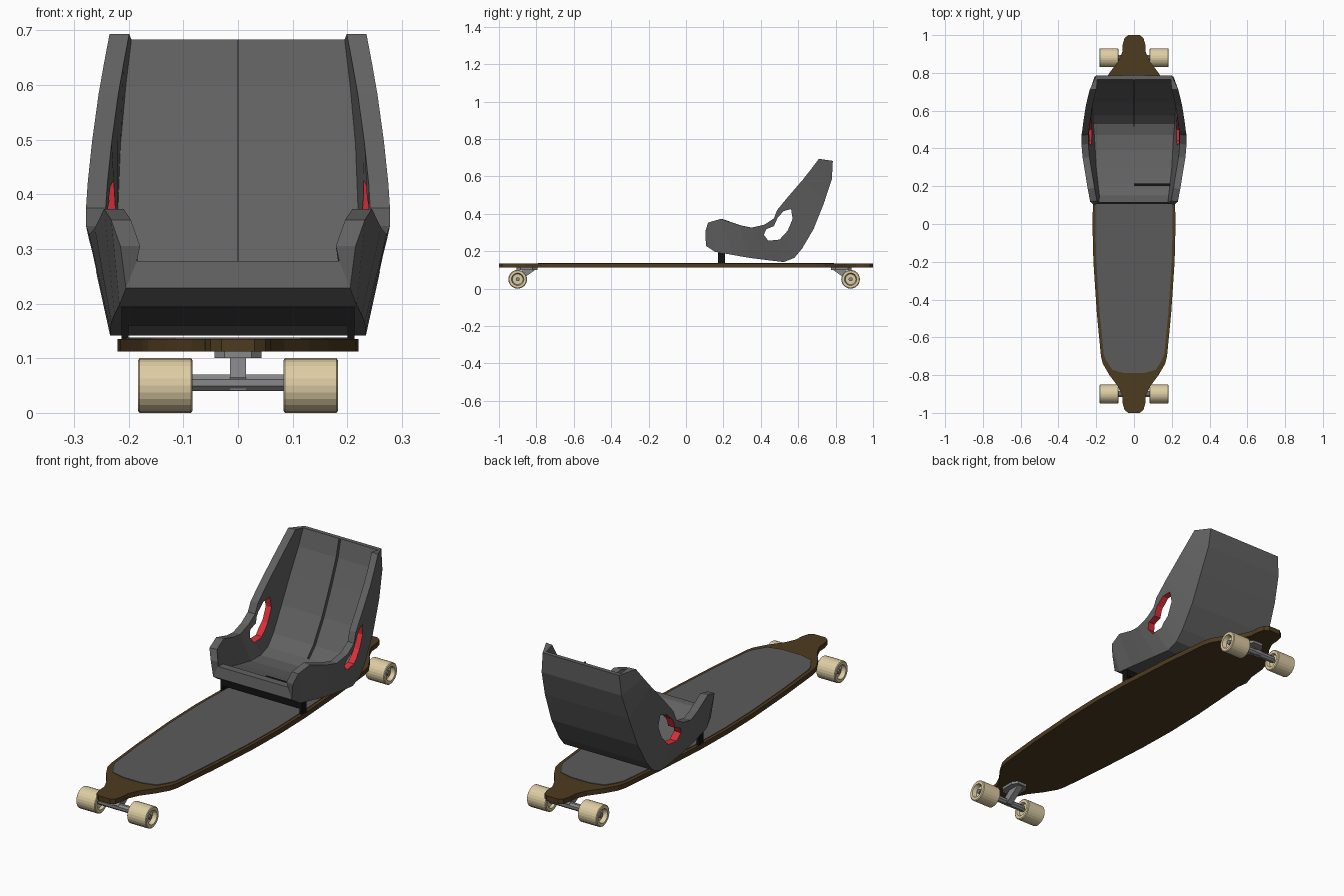
import bpy, bmesh, math
from mathutils import Vector

if "Cube" in bpy.data.objects:
    bpy.data.objects.remove(bpy.data.objects["Cube"])


def mat(name, c):
    m = bpy.data.materials.new(name)
    m.diffuse_color = (*c, 1)
    m.use_nodes = True
    m.node_tree.nodes["Principled BSDF"].inputs["Base Color"].default_value = m.diffuse_color
    return m


GREY = mat("seat grey", (0.12, 0.12, 0.12))
GRIP = mat("grip grey", (0.105, 0.105, 0.105))
WOOD = mat("dark wood", (0.075, 0.043, 0.014))
CREAM = mat("wheel cream", (0.73, 0.61, 0.37))
METAL = mat("truck metal", (0.25, 0.25, 0.26))
RED = mat("red lining", (0.72, 0.03, 0.04))
BLACK = mat("black", (0.006, 0.006, 0.006))


def make(name, verts, faces, m):
    me = bpy.data.meshes.new(name)
    bm = bmesh.new()
    vs = [bm.verts.new(v) for v in verts]
    for f in faces:
        bm.faces.new([vs[i] for i in f])
    bmesh.ops.recalc_face_normals(bm, faces=bm.faces)
    bm.to_mesh(me)
    bm.free()
    me.materials.append(m)
    ob = bpy.data.objects.new(name, me)
    bpy.context.collection.objects.link(ob)
    return ob


def prism(name, pts, a, b, m, axis="x"):
    """Extrude a closed outline from a to b along x (pts are y,z) or z (pts are x,y)."""
    n = len(pts)
    verts = [(t, *p) if axis == "x" else (*p, t) for t in (a, b) for p in pts]
    faces = [list(range(n)), list(range(n, 2 * n))]
    faces += [(i, (i + 1) % n, n + (i + 1) % n, n + i) for i in range(n)]
    return make(name, verts, faces, m)


def box(name, x0, x1, y0, y1, z0, z1, m):
    return prism(name, [(y0, z0), (y1, z0), (y1, z1), (y0, z1)], x0, x1, m)


def lathe(name, prof, y, z, m, n=24):
    """Revolve a closed (x, radius) profile about the x axis through (y, z)."""
    k = len(prof)
    verts = [(x, y + r * math.cos(2 * math.pi * i / n), z + r * math.sin(2 * math.pi * i / n))
             for i in range(n) for x, r in prof]
    faces = [(i * k + j, i * k + (j + 1) % k, (i + 1) % n * k + (j + 1) % k, (i + 1) % n * k + j)
             for i in range(n) for j in range(k)]
    return make(name, verts, faces, m)


def rod(name, x0, x1, r, y, z, m, n):
    pts = [(y + r * math.cos(2 * math.pi * (i + .5) / n), z + r * math.sin(2 * math.pi * (i + .5) / n))
           for i in range(n)]
    return prism(name, pts, x0, x1, m)


def full_outline(q):
    """Mirror a quarter outline (x, y), nose to middle, into the whole outline."""
    right = q + [(x, -y) for x, y in reversed(q[:-1])]
    return right + [(-x, y) for x, y in reversed(right)]


# Deck and grip sheet
deck = [(.03, -1), (.05, -.985), (.06, -.95), (.062, -.91), (.085, -.86), (.13, -.80),
        (.165, -.74), (.175, -.70), (.197, -.47), (.215, -.2), (.22, 0)]
prism("deck", full_outline(deck), .112, .135, WOOD, "z")
grip = [(.05, -.79), (.115, -.772), (.148, -.72), (.16, -.69), (.182, -.47), (.2, -.2), (.205, 0)]
prism("grip_sheet", full_outline(grip), .134, .138, GRIP, "z")

# Trucks and wheels; d runs from the axle towards the middle of the board
for end, y, s in (("front", -.90, 1), ("rear", .88, -1)):
    base = [(x, y + s * d) for x, d in
            ((.025, -.005), (.043, .015), (.043, .08), (.025, .105),
             (-.025, .105), (-.043, .08), (-.043, .015), (-.025, -.005))]
    prism(end + "_baseplate", base, .1, .113, METAL, "z")
    stem = [(-.015, .065), (-.01, .042), (.012, .042), (.095, .101), (.03, .101)]
    prism(end + "_hanger", [(y + s * d, z) for d, z in stem], -.015, .015, METAL)
    rod(end + "_axle_bar", -.088, .088, .016, y, .055, METAL, 8)
    for side, k in (("right", 1), ("left", -1)):
        prof = [(.083, .046), (.086, .05), (.18, .05), (.183, .046), (.183, .033), (.163, .028),
                (.163, .008), (.095, .008), (.095, .028), (.083, .033)]
        lathe(f"{end}_{side}_wheel", [(k * x, r) for x, r in prof], y, .05, CREAM)
        rod(f"{end}_{side}_axle_nut", k * .08, k * .174, .011, y, .05, METAL, 8)

# Seat shell: stations of (outer spine, rim, inner pan), each as half-width, y, z
stations = [
    ((.205, .107, .228), (.215, .103, .305), (.185, .115, .278)),
    ((.217, .155, .197), (.232, .118, .353), (.183, .150, .278)),
    ((.226, .250, .180), (.245, .187, .373), (.190, .210, .240)),
    ((.232, .336, .165), (.262, .290, .338), (.200, .300, .215)),
    ((.234, .430, .153), (.272, .350, .326), (.205, .390, .195)),
    ((.234, .523, .142), (.278, .420, .342), (.210, .470, .190)),
    ((.232, .580, .165), (.278, .470, .375), (.215, .530, .205)),
    ((.230, .620, .213), (.275, .487, .420), (.218, .575, .250)),
    ((.226, .683, .320), (.267, .550, .496), (.220, .640, .360)),
    ((.220, .740, .464), (.255, .625, .583), (.215, .700, .490)),
    ((.209, .780, .587), (.245, .670, .640), (.205, .745, .600)),
    ((.200, .785, .683), (.235, .710, .693), (.195, .765, .683))]
verts, faces = [], []
for o, r, i in stations:
    half = [o, r, (r[0] - .036, r[1] + .004, r[2]), i]
    verts += half + [(-x, y, z) for x, y, z in reversed(half)]
last = 8 * (len(stations) - 1)
for b in range(0, last, 8):
    faces += [(b + j, b + (j + 1) % 8, b + 8 + (j + 1) % 8, b + 8 + j) for j in range(8)]
for b in (0, last):
    faces += [(b, b + 1, b + 2, b + 3), (b, b + 3, b + 4, b + 7), (b + 4, b + 5, b + 6, b + 7)]
seat = make("seat", verts, faces, GREY)

# Belt holes with red walls
hole = [(.416, .288), (.43, .318), (.47, .334), (.49, .38), (.523, .415), (.562, .425),
        (.57, .373), (.544, .31), (.50, .262), (.44, .256)]
cutter = prism("belt_hole_cutter", hole, -.4, .4, RED)
cutter.hide_render = True
mod = seat.modifiers.new("belt holes", "BOOLEAN")
mod.object = cutter
mod.operation = "DIFFERENCE"
mod.solver = "EXACT"
mod.material_mode = "TRANSFER"
bpy.context.view_layer.objects.active = seat
seat.select_set(True)
bpy.ops.object.modifier_apply(modifier=mod.name)
bpy.data.objects.remove(cutter)

# Centre seam on the backrest
inner = [(y, z) for _, y, z in (s[2] for s in stations[6:])]
seam = inner + [(y - .013, z + (.007 if z < .65 else 0)) for y, z in reversed(inner)]
prism("back_seam", seam, -.002, .002, GREY)

# Seat bracket: crossbar, legs and the slot where it meets the cushion
box("bracket_bar", -.213, .213, .172, .208, .16, .2, BLACK)
for side, k in (("right", 1), ("left", -1)):
    box(f"bracket_{side}_leg", k * .2, k * .213, .172, .208, .135, .165, BLACK)
box("cushion_slot", 0, .19, .2, .214, .2, .2475, BLACK)
